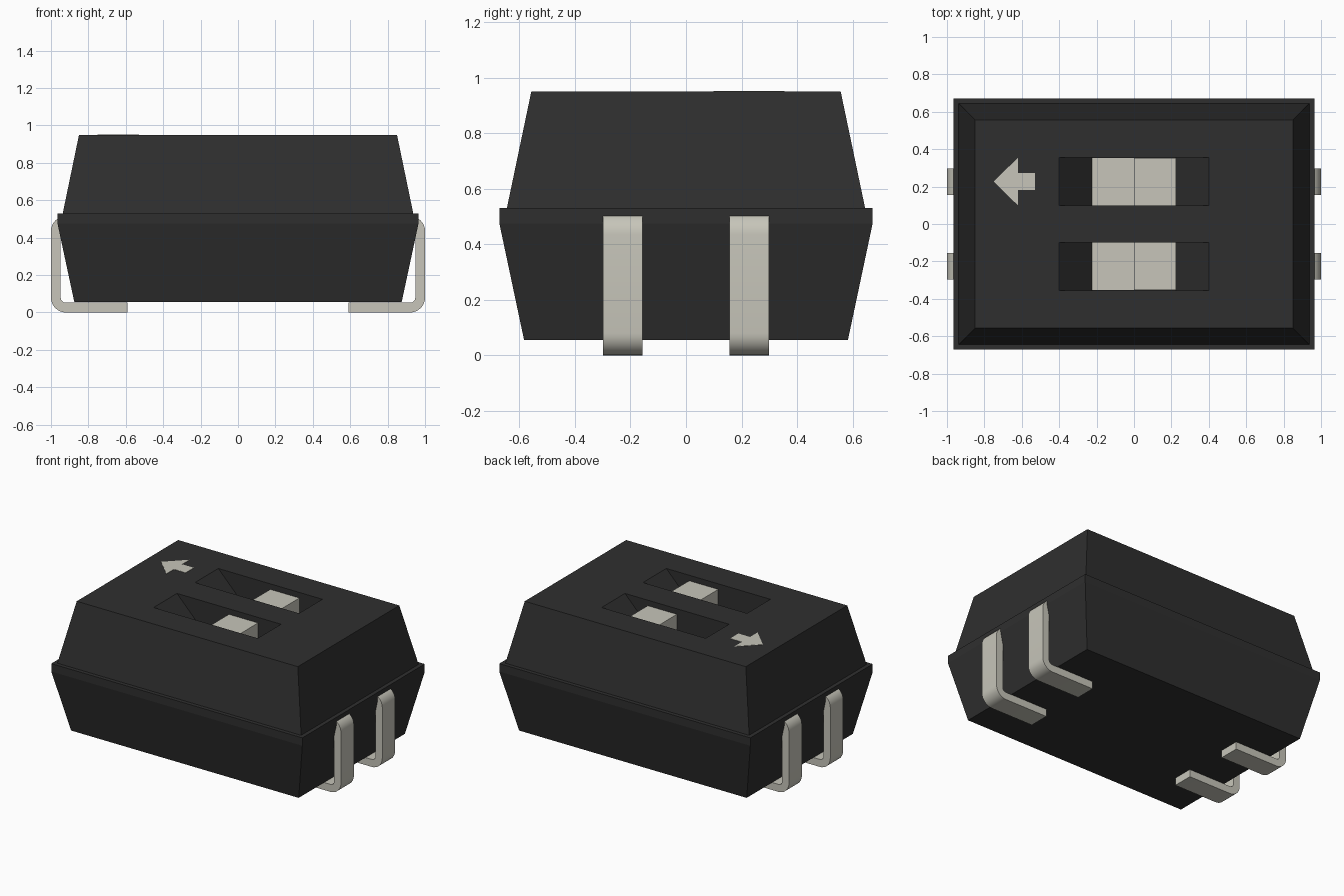
import bpy, bmesh, math
from mathutils import Vector

cube = bpy.data.objects.get("Cube")
if cube:
    bpy.data.objects.remove(cube, do_unlink=True)


def material(name, rgb):
    m = bpy.data.materials.new(name)
    m.use_nodes = True
    m.diffuse_color = (*rgb, 1)
    m.node_tree.nodes["Principled BSDF"].inputs["Base Color"].default_value = (*rgb, 1)
    return m


black = material("black_plastic", (0.028, 0.028, 0.028))
metal = material("pale_metal", (0.57, 0.56, 0.49))


def finish(name, bm, mat):
    bmesh.ops.recalc_face_normals(bm, faces=bm.faces)
    mesh = bpy.data.meshes.new(name)
    bm.to_mesh(mesh)
    bm.free()
    mesh.materials.append(mat)
    obj = bpy.data.objects.new(name, mesh)
    bpy.context.collection.objects.link(obj)
    return obj


def prism(bm, points, offset):
    """Extrude a closed outline of 3D points along an offset vector."""
    face = bm.faces.new([bm.verts.new(p) for p in points])
    new = bmesh.ops.extrude_face_region(bm, geom=[face])["geom"]
    bmesh.ops.translate(bm, vec=Vector(offset),
                        verts=[g for g in new if isinstance(g, bmesh.types.BMVert)])


def side_prism(bm, profile, y, width):
    """Prism from an (x, z) profile, centred on y."""
    prism(bm, [(x, y - width / 2, z) for x, z in profile], (0, width, 0))


ROW = 0.227          # y of each switch and lead row
SLOT_W = 0.256
TOP = 0.95

# Housing: stacked rectangular rings (half x, half y, z)
bm = bmesh.new()
rings = []
for hx, hy, z in [(0.875, 0.583, 0.055), (0.965, 0.672, 0.475), (0.965, 0.672, 0.53),
                  (0.937, 0.645, 0.53), (0.85, 0.557, TOP)]:
    rings.append([bm.verts.new((sx * hx, sy * hy, z))
                  for sx, sy in ((-1, -1), (1, -1), (1, 1), (-1, 1))])
for a, b in zip(rings, rings[1:]):
    for i in range(4):
        j = (i + 1) % 4
        bm.faces.new((a[i], a[j], b[j], b[i]))
bm.faces.new(rings[0])
bm.faces.new(rings[-1])
housing = finish("housing", bm, black)

# Slots with sloping ends, cut into the top
bm = bmesh.new()
half = [(0.4, TOP + 0.1), (0.4, TOP), (0.224, 0.77)]
outline = half + [(-x, z) for x, z in reversed(half)]
for s in (-1, 1):
    side_prism(bm, outline, s * ROW, SLOT_W)
cutter = finish("slot_cutter", bm, black)
cutter.hide_render = True
mod = housing.modifiers.new("slots", "BOOLEAN")
mod.operation = "DIFFERENCE"
mod.solver = "EXACT"
mod.object = cutter
bpy.context.view_layer.objects.active = housing
housing.select_set(True)
bpy.ops.object.modifier_apply(modifier=mod.name)
housing.select_set(False)
bpy.data.objects.remove(cutter, do_unlink=True)

# Sliders: low base with a raised knob on one half
slider = [(-0.224, 0.76), (0.224, 0.76), (0.224, 0.912), (0, 0.912), (0, 0.776), (-0.224, 0.776)]
for s, label in ((-1, "front"), (1, "back")):
    bm = bmesh.new()
    side_prism(bm, slider, s * ROW, SLOT_W - 0.002)
    finish(label + "_slider", bm, metal)

# Arrow plate on the top
bm = bmesh.new()
arrow = [(-0.75, 0), (-0.62, -0.128), (-0.62, -0.045), (-0.53, -0.045),
         (-0.53, 0.045), (-0.62, 0.045), (-0.62, 0.128)]
prism(bm, [(x, ROW + y, TOP - 0.001) for x, y in arrow], (0, 0, 0.003))
finish("arrow_plate", bm, metal)


# Leads: J-shaped strips with rounded bends
def bends(r):
    pts = []
    for cz, start in ((0.08, -90), (0.435, 0)):
        for i in range(9):
            a = math.radians(start + i * 90 / 8)
            pts.append((0.92 + r * math.cos(a), cz + r * math.sin(a)))
    return pts


outer = [(0.59, 0)] + bends(0.08) + [(0.88, 0.515)]
inner = [(0.59, 0.052)] + bends(0.028) + [(0.88, 0.463)]
lead = outer + inner[::-1]
for sx, side in ((-1, "right"), (1, "left")):
    for sy, end in ((-1, "front"), (1, "back")):
        bm = bmesh.new()
        side_prism(bm, [(sx * x, z) for x, z in lead], sy * ROW, 0.142)
        obj = finish(f"{end}_{side}_lead", bm, metal)
        bpy.context.view_layer.objects.active = obj
        obj.select_set(True)
        bpy.ops.object.shade_smooth_by_angle(angle=math.radians(30))
        obj.select_set(False)
